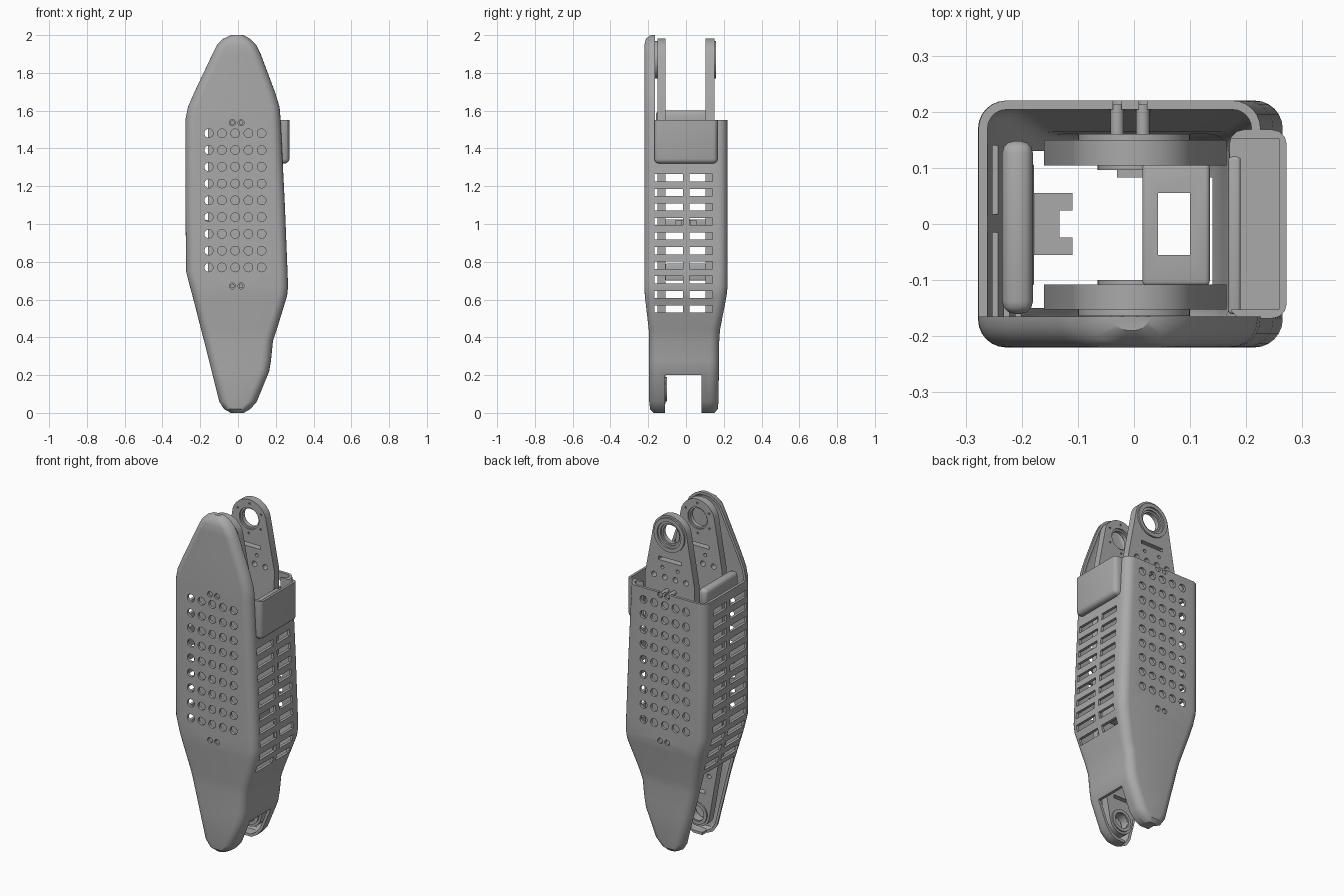
import bpy, bmesh
from math import sin, cos, pi, radians
from mathutils import Matrix, Vector

if "Cube" in bpy.data.objects:
    bpy.data.objects.remove(bpy.data.objects["Cube"])

grey = bpy.data.materials.new("plain grey")
grey.use_nodes = True
grey.diffuse_color = (0.4, 0.4, 0.4, 1)
grey.node_tree.nodes["Principled BSDF"].inputs["Base Color"].default_value = (0.4, 0.4, 0.4, 1)


def finish(bm, name):
    bmesh.ops.recalc_face_normals(bm, faces=bm.faces)
    mesh = bpy.data.meshes.new(name)
    bm.to_mesh(mesh)
    bm.free()
    mesh.materials.append(grey)
    ob = bpy.data.objects.new(name, mesh)
    bpy.context.collection.objects.link(ob)
    return ob


def add_box(bm, x, y, z):
    size = [b - a for a, b in (x, y, z)]
    mid = [(a + b) / 2 for a, b in (x, y, z)]
    m = Matrix.Translation(mid) @ Matrix.Diagonal((*size, 1))
    return bmesh.ops.create_cube(bm, size=1, matrix=m)["verts"]


def add_rod(bm, x, z, r, y0, y1, n=24):
    m = Matrix.Translation((x, (y0 + y1) / 2, z)) @ Matrix.Rotation(pi / 2, 4, 'X')
    bmesh.ops.create_cone(bm, cap_ends=True, segments=n, radius1=r, radius2=r,
                          depth=y1 - y0, matrix=m)


def box(name, x, y, z, bevel=0.0, segments=3):
    bm = bmesh.new()
    add_box(bm, x, y, z)
    if bevel:
        bmesh.ops.bevel(bm, geom=bm.edges[:], offset=bevel, segments=segments,
                        profile=0.5, affect='EDGES')
    return finish(bm, name)


def bake(ob):
    dg = bpy.context.evaluated_depsgraph_get()
    mesh = bpy.data.meshes.new_from_object(ob.evaluated_get(dg))
    ob.modifiers.clear()
    ob.data = mesh


def cut(ob, cutter, keep=False):
    mod = ob.modifiers.new("cut", 'BOOLEAN')
    mod.operation, mod.solver, mod.object = 'DIFFERENCE', 'EXACT', cutter
    bake(ob)
    if not keep:
        bpy.data.objects.remove(cutter)


def cut_box(ob, x, y, z):
    cut(ob, box("cutter", x, y, z))


# Outer cover: rounded rectangles (z, x range, y range) lofted upward
SECTIONS = [
    (0, -.04, .03, -.17, .15), (.02, -.075, .065, -.19, .168),
    (.06, -.1, .1, -.195, .172), (.22, -.14, .165, -.195, .174),
    (.28, -.155, .175, -.195, .175), (.38, -.18, .185, -.195, .176),
    (.44, -.195, .205, -.197, .18), (.62, -.241, .26, -.218, .215),
    (.67, -.255, .265, -.22, .22), (.75, -.275, .262, -.22, .22),
    (1.1, -.278, .248, -.22, .22), (1.56, -.277, .225, -.22, .22),
    (1.62, -.265, .22, -.22, .22), (1.7, -.23, .195, -.22, .22),
    (1.9, -.135, .12, -.22, .22), (1.95, -.11, .095, -.22, .22),
    (1.98, -.08, .065, -.212, .22), (2, -.04, .03, -.19, .22)]


def ring(bm, z, x0, x1, y0, y1, steps=7):
    r = min(.05, (x1 - x0) * .45)
    corners = [(x1 - r, y1 - r), (x0 + r, y1 - r), (x0 + r, y0 + r), (x1 - r, y0 + r)]
    verts = []
    for q, (cx, cy) in enumerate(corners):
        for i in range(steps):
            a = pi / 2 * (q + i / (steps - 1))
            verts.append(bm.verts.new((cx + r * cos(a), cy + r * sin(a), z)))
    return verts


bm = bmesh.new()
rings = [ring(bm, *s) for s in SECTIONS]
for low, high in zip(rings, rings[1:]):
    for i in range(len(low)):
        j = (i + 1) % len(low)
        bm.faces.new((low[i], low[j], high[j], high[i]))
bm.faces.new(rings[0])
bm.faces.new(rings[-1])
cover = finish(bm, "outer_cover")
wall = cover.modifiers.new("wall", 'SOLIDIFY')
wall.thickness, wall.offset = .016, -1
bake(cover)

# Open the top behind the front panel and the gap between the lower tongues
cut_box(cover, (-1, 1), (-.165, 1), (1.55, 3))
cut_box(cover, (-1, 1), (-.11, .083), (-1, .2))
cut_box(cover, (-1, -.03), (-.15, .13), (-1, .5))

# Side pocket near the top, open upward and inward
pocket = box("side_pocket", (.17, .272), (-.168, .168), (1.32, 1.65), .025)
cut_box(pocket, (0, 1), (-1, 1), (1.55, 3))
hollow = box("cutter", (.1, .258), (-.152, .152), (1.345, 1.8))
cut(pocket, hollow, keep=True)
cut(cover, hollow)

# Round vent grid and screw holes through both faces
bm = bmesh.new()
for col in range(5):
    for row in range(9):
        add_rod(bm, -.155 + .07 * col, .77 + .0888 * row, .023, -1, 1)
SCREWS = [(x, z) for x in (-.03, .016) for z in (.672, 1.548)]
for x, z in SCREWS:
    if z < 1:
        add_rod(bm, x, z, .016, -1, 1, 16)
    else:
        add_rod(bm, x, z - .012, .016, -1, 1, 16)
cut(cover, finish(bm, "cutter"))

# Slots in both side walls, continuing higher on one side
bm = bmesh.new()
for row in range(13):
    z = .55 + .0772 * row
    for y in ((-.168, -.015), (.018, .14)):
        add_box(bm, (-1, 1 if row < 10 else -.1), y, (z - .019, z + .019))
cut(cover, finish(bm, "cutter"))


def arc(z, r, start, end, n=20):
    angles = [radians(start + (end - start) * i / n) for i in range(n + 1)]
    return [(r * cos(a), z + r * sin(a)) for a in angles]


# Structural plates with a bearing eye at each end
TOP, LOW = 1.87, .125
outline = (arc(TOP, .112, 15, 165) + [(-.16, 1.6), (-.16, .58)]
           + arc(LOW, .078, 195, 345) + [(.16, .58), (.165, 1.6)])


def plate(name, y0, y1, hub):
    bm = bmesh.new()
    face = bm.faces.new([bm.verts.new((x, y0, z)) for x, z in outline])
    ext = bmesh.ops.extrude_face_region(bm, geom=[face])["geom"]
    bmesh.ops.translate(bm, vec=Vector((0, y1 - y0, 0)),
                        verts=[v for v in ext if isinstance(v, bmesh.types.BMVert)])
    ob = finish(bm, name)
    bm = bmesh.new()
    add_rod(bm, 0, TOP, .064, -1, 1, 40)
    add_rod(bm, 0, LOW, .044, -1, 1, 40)
    for z, w in ((1.715, .075), (.26, .05)):
        add_box(bm, (-w, w), (-1, 1), (z - .01, z + .01))
    for i in range(4):
        add_rod(bm, -.105 + .07 * i, 1.61, .016, -1, 1, 16)
        add_rod(bm, -.075 + .05 * i, .36, .013, -1, 1, 16)
    for x in (-.05, .05):
        add_rod(bm, x, 1.665, .01, -1, 1, 16)
    for i in range(6):
        a = pi / 3 * i + .5
        add_rod(bm, .088 * cos(a), TOP + .088 * sin(a), .006, -1, 1, 10)
    cut(ob, finish(bm, "cutter"))
    # Bearing rings on the outer and inner faces
    for z, r, hole, ys in ((TOP, .1, .078, hub), (TOP, .07, .054, (y0 + .01, y1 - .01)),
                           (LOW, .065, .046, (y0 - .008, y1 + .008))):
        bm = bmesh.new()
        add_rod(bm, 0, z, r, *ys, 40)
        bearing = finish(bm, name + "_bearing_ring")
        bm = bmesh.new()
        add_rod(bm, 0, z, hole, -1, 1, 40)
        cut(bearing, finish(bm, "cutter"))


plate("front_plate", -.152, -.108, (-.164, -.15))
plate("back_plate", .104, .15, (.148, .16))

# Screw bosses joining the plates to the cover
bm = bmesh.new()
for x, z in SCREWS:
    z = z if z < 1 else z - .012
    add_rod(bm, x, z, .012, -.213, -.15, 16)
    add_rod(bm, x, z, .012, .148, .213, 16)
finish(bm, "screw_bosses")

# Cross members between the plates
box("top_cross_bar", (-.235, -.18), (-.16, .148), (1.5, 1.6), .022)
box("side_strip", (.168, .19), (-.16, .12), (1.42, 1.5), .006)
tray = box("inner_tray", (.015, .135), (-.11, .108), (.7, .79), .008)
cut_box(tray, (.043, .1), (-.055, .055), (0, 1))
clip = box("inner_clip", (-.18, -.11), (-.055, .055), (.99, 1.02))
cut_box(clip, (-.133, 0), (-.024, .024), (.9, 1.1))
box("clip_rail", (-.2, -.178), (-.11, .108), (.985, 1.025), .005)

# Smooth rounded areas, keep sharp edges
bpy.ops.object.select_all(action='DESELECT')
for ob in bpy.context.collection.objects:
    if ob.type == 'MESH' and ob.data.materials and ob.data.materials[0] == grey:
        ob.select_set(True)
        bpy.context.view_layer.objects.active = ob
bpy.ops.object.shade_smooth_by_angle(angle=radians(30))
